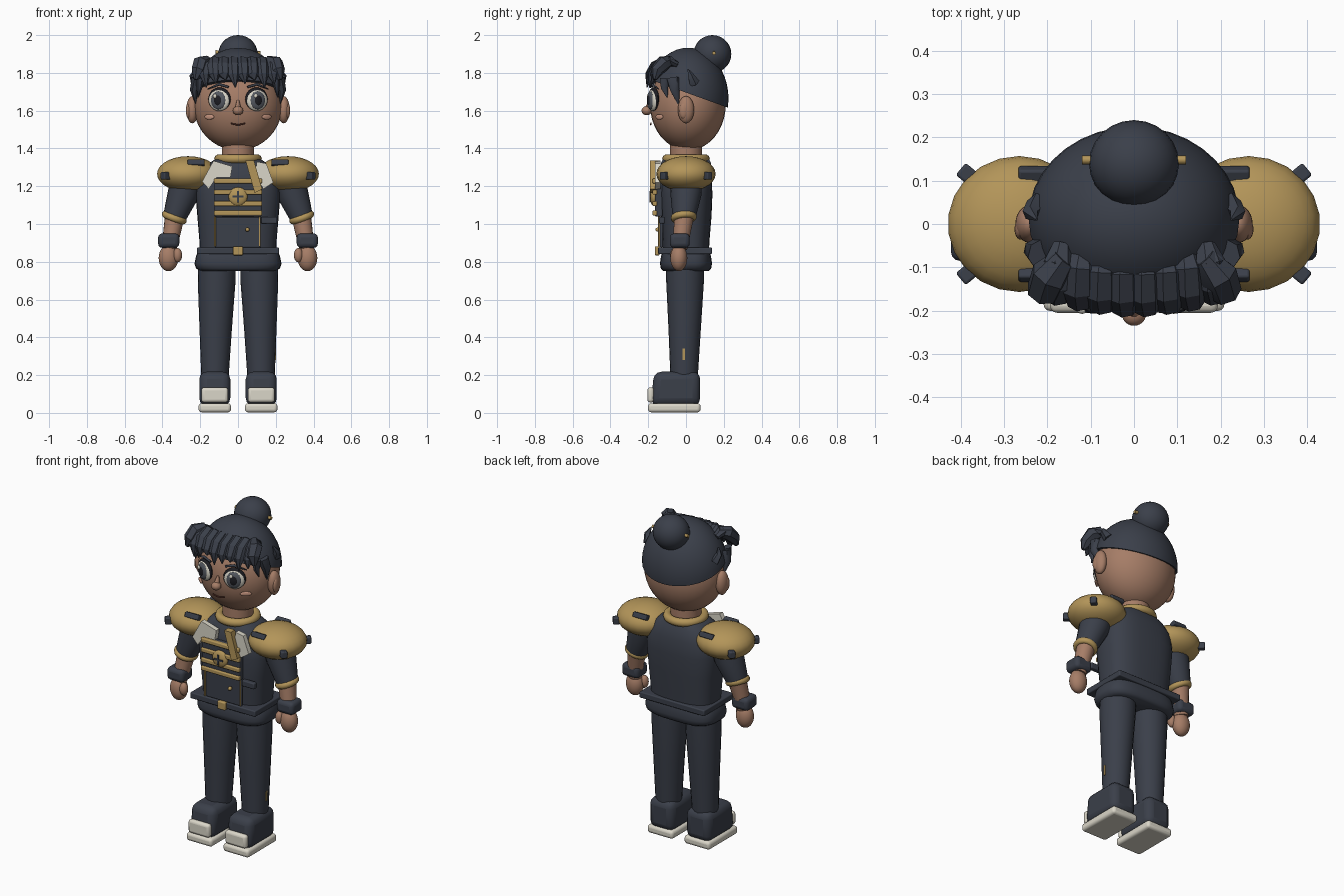
import bpy, bmesh, math
from mathutils import Vector, Matrix, Euler

if "Cube" in bpy.data.objects:
    bpy.data.objects.remove(bpy.data.objects["Cube"])


def material(name, rgb):
    m = bpy.data.materials.new(name)
    m.diffuse_color = (*rgb, 1)
    m.use_nodes = True
    m.node_tree.nodes["Principled BSDF"].inputs["Base Color"].default_value = m.diffuse_color
    return m


NAVY = material("navy", (0.043, 0.050, 0.068))
GOLD = material("gold", (0.45, 0.30, 0.10))
SKIN = material("skin", (0.38, 0.205, 0.135))
WHITE = material("off_white", (0.70, 0.67, 0.58))
BLACK = material("black", (0.012, 0.012, 0.016))
GREY = material("iris_grey", (0.09, 0.10, 0.12))
BLUSH = material("blush", (0.58, 0.31, 0.22))
LIP = material("lip", (0.16, 0.05, 0.035))


def finish(name, bm, mat, angle=40, bevel=0):
    bmesh.ops.recalc_face_normals(bm, faces=bm.faces)
    me = bpy.data.meshes.new(name)
    bm.to_mesh(me)
    bm.free()
    ob = bpy.data.objects.new(name, me)
    bpy.context.collection.objects.link(ob)
    me.materials.append(mat)
    if bevel:
        b = ob.modifiers.new("bevel", 'BEVEL')
        b.width, b.segments = bevel, 3
    bpy.ops.object.select_all(action='DESELECT')
    bpy.context.view_layer.objects.active = ob
    ob.select_set(True)
    bpy.ops.object.shade_smooth_by_angle(angle=math.radians(angle))
    return ob


def place(c, r, rot):
    return Matrix.LocRotScale(Vector(c), Euler([math.radians(a) for a in rot]), Vector(r))


def ball(name, c, r, mat, rot=(0, 0, 0), seg=24, rings=14):
    bm = bmesh.new()
    bmesh.ops.create_uvsphere(bm, u_segments=seg, v_segments=rings, radius=1, matrix=place(c, r, rot))
    return finish(name, bm, mat)


def box(name, c, size, mat, rot=(0, 0, 0), bevel=0.006):
    bm = bmesh.new()
    bmesh.ops.create_cube(bm, size=1, matrix=place(c, size, rot))
    return finish(name, bm, mat, bevel=bevel)


def sweep(name, path, mat, n=16, flat=1.0, side=(1, 0, 0), angle=50):
    """Tube through (x, y, z, radius) points; flat scales the depth across side."""
    bm = bmesh.new()
    pts = [Vector(p[:3]) for p in path]
    loops = []
    for i, p in enumerate(pts):
        t = (pts[min(i + 1, len(pts) - 1)] - pts[max(i - 1, 0)]).normalized()
        v = t.cross(Vector(side)).normalized()
        u = v.cross(t)
        loops.append([bm.verts.new(p + path[i][3] * (u * math.cos(a) + v * flat * math.sin(a)))
                      for a in (2 * math.pi * k / n for k in range(n))])
    for a, b in zip(loops, loops[1:]):
        for k in range(n):
            bm.faces.new((a[k], a[(k + 1) % n], b[(k + 1) % n], b[k]))
    bm.faces.new(loops[0])
    bm.faces.new(loops[-1])
    return finish(name, bm, mat, angle)


def loft(name, rings, mat, n=32, power=2.8):
    """Stack of superellipse rings (z, x radius, y radius)."""
    bm = bmesh.new()
    loops = []
    for z, rx, ry in rings:
        loop = []
        for k in range(n):
            c, s = math.cos(2 * math.pi * k / n), math.sin(2 * math.pi * k / n)
            e = 2 / power
            loop.append(bm.verts.new((rx * math.copysign(abs(c) ** e, c), ry * math.copysign(abs(s) ** e, s), z)))
        loops.append(loop)
    for a, b in zip(loops, loops[1:]):
        for k in range(n):
            bm.faces.new((a[k], a[(k + 1) % n], b[(k + 1) % n], b[k]))
    bm.faces.new(loops[0])
    bm.faces.new(loops[-1])
    return finish(name, bm, mat, 50)


def plate(name, outline, y, depth, mat):
    """Flat outline in x, z, extruded back from y."""
    bm = bmesh.new()
    f = bm.faces.new([bm.verts.new((x, y, z)) for x, z in outline])
    ext = bmesh.ops.extrude_face_region(bm, geom=[f])
    bmesh.ops.translate(bm, vec=(0, depth, 0), verts=[v for v in ext["geom"] if isinstance(v, bmesh.types.BMVert)])
    return finish(name, bm, mat)


def torus(name, c, R, r, mat, rot=(0, 0, 0), squash=1.0):
    bpy.ops.mesh.primitive_torus_add(major_segments=28, minor_segments=10, major_radius=R, minor_radius=r,
                                     location=c, rotation=[math.radians(a) for a in rot])
    ob = bpy.context.object
    ob.name, ob.scale.z = name, squash
    ob.data.materials.append(mat)
    bpy.ops.object.shade_smooth()


# Head, neck and face
ball("head", (0, 0.01, 1.63), (0.235, 0.2, 0.24), SKIN, seg=32, rings=20)
sweep("neck", [(0, 0, 1.30, 0.085), (0, 0, 1.45, 0.085)], SKIN, 24)
sweep("nose_bridge", [(0, -0.19, 1.655, 0.006), (0, -0.205, 1.60, 0.02)], SKIN, 10)
ball("nose", (0, -0.208, 1.6), (0.028, 0.027, 0.024), SKIN)
sweep("mouth", [(x, -0.187 + 1.2 * x * x, 1.526 + 5 * x * x, 0.004) for x in
                (-0.038, -0.025, -0.012, 0, 0.012, 0.025, 0.038)], LIP, 8, side=(0, 0, 1))
for s in (-1, 1):
    tag = "left" if s < 0 else "right"
    turn = (0, 0, s * 21)
    n = Vector((s * 0.358, -0.934, 0))
    e = Vector((s * 0.098, -0.172, 1.655))
    ball(f"{tag}_eye_rim", e + Vector((0, 0, 0.006)), (0.064, 0.02, 0.062), BLACK, turn)
    ball(f"{tag}_eye_white", e + n * 0.006, (0.058, 0.02, 0.057), WHITE, turn)
    ball(f"{tag}_iris", e + n * 0.017, (0.042, 0.014, 0.048), GREY, turn)
    ball(f"{tag}_pupil", e + n * 0.024, (0.024, 0.01, 0.03), BLACK, turn)
    ball(f"{tag}_eye_glint", e + n * 0.03 + Vector((-0.014, 0, 0.022)), (0.011, 0.007, 0.012), WHITE, turn, 12, 8)
    sweep(f"{tag}_brow", [(s * 0.05, -0.19, 1.725, 0.006), (s * 0.1, -0.182, 1.74, 0.008),
                          (s * 0.16, -0.145, 1.715, 0.003)], NAVY, 8, side=(0, 0, 1))
    ball(f"{tag}_cheek", (s * 0.152, -0.141, 1.567), (0.032, 0.006, 0.014), BLUSH, (0, 0, s * 38))
    ball(f"{tag}_ear", (s * 0.242, -0.0, 1.605), (0.032, 0.043, 0.072), SKIN)
    ball(f"{tag}_inner_ear", (s * 0.262, -0.012, 1.6), (0.014, 0.024, 0.042), SKIN)

# Hair cap cut along a sloping hairline
bm = bmesh.new()
bmesh.ops.create_uvsphere(bm, u_segments=36, v_segments=22, radius=1,
                          matrix=place((0, 0.01, 1.665), (0.245, 0.215, 0.268), (0, 0, 0)))
cut = bmesh.ops.bisect_plane(bm, geom=bm.verts[:] + bm.edges[:] + bm.faces[:], plane_co=(0, 0.03, 1.685),
                             plane_no=(0, 0.36, 1), clear_inner=True)
bmesh.ops.holes_fill(bm, edges=[g for g in cut["geom_cut"] if isinstance(g, bmesh.types.BMEdge)])
finish("hair_cap", bm, NAVY)
ball("hair_bun", (0, 0.14, 1.9), (0.104, 0.1, 0.1), NAVY)
sweep("bun_pin", [(-0.12, 0.148, 1.91, 0.01), (0.12, 0.148, 1.905, 0.01)], GOLD, 8, side=(0, 1, 0))

# Fringe locks rolling forward, then side tufts and sideburns
for i in range(8):
    x = -0.175 + i * 0.05
    d = 0.9 * x * x
    tip = 1.735 + 0.02 * (i % 3) - 0.012
    sweep("fringe_lock", [(x * 0.95, -0.075 + d, 1.845, 0.022), (x, -0.115 + d, 1.862, 0.036),
                          (x * 1.02, -0.165 + d, 1.835, 0.039), (x * 1.03 + 0.004, -0.195 + d, 1.79, 0.031),
                          (x * 1.03 + 0.012, -0.207 + d, tip, 0.003)], NAVY, 7, 0.75, angle=30)
for s in (-1, 1):
    sweep("side_tuft", [(s * 0.16, -0.08, 1.865, 0.03), (s * 0.195, -0.12, 1.85, 0.046),
                        (s * 0.21, -0.155, 1.81, 0.04), (s * 0.225, -0.165, 1.765, 0.012)], NAVY, 7, 0.9, angle=30)
    sweep("sideburn", [(s * 0.215, -0.07, 1.77, 0.035), (s * 0.232, -0.06, 1.71, 0.026),
                       (s * 0.222, -0.04, 1.635, 0.004)], NAVY, 7, 0.9, side=(0, 1, 0))
    sweep("temple_lock", [(s * 0.2, -0.11, 1.77, 0.03), (s * 0.205, -0.115, 1.72, 0.02),
                          (s * 0.212, -0.1, 1.67, 0.003)], NAVY, 7, 0.8, side=(0, 1, 0))
    sweep("temple_spike", [(s * 0.22, 0.045, 1.745, 0.03), (s * 0.24, 0.025, 1.785, 0.018),
                           (s * 0.225, 0.01, 1.82, 0.003)], NAVY, 5, side=(0, 1, 0))

# Jacket, hem, belt and collar
loft("jacket", [(0.83, 0.2, 0.12), (0.92, 0.205, 0.125), (1.04, 0.215, 0.135), (1.16, 0.225, 0.14),
                (1.25, 0.215, 0.135), (1.31, 0.17, 0.115), (1.35, 0.11, 0.09)], NAVY)
loft("jacket_hem", [(0.752, 0.2, 0.12), (0.765, 0.222, 0.133), (0.79, 0.23, 0.138), (0.83, 0.222, 0.132),
                    (0.86, 0.208, 0.125)], NAVY, power=3.2)
box("belt", (0, -0.005, 0.858), (0.435, 0.285, 0.036), NAVY)
box("belt_buckle", (0, -0.152, 0.858), (0.052, 0.025, 0.048), GOLD)
torus("neck_collar", (0, 0, 1.345), 0.102, 0.024, GOLD)

# Chest panel with braid bars, medallion, lapels and strap
box("chest_panel", (0, -0.145, 1.14), (0.25, 0.04, 0.2), NAVY)
for z in (1.228, 1.168, 1.108, 1.058):
    box("braid_bar", (0, -0.165, z), (0.256, 0.024, 0.026), GOLD)
ball("medallion", (0, -0.17, 1.145), (0.05, 0.02, 0.05), GOLD)
for rot in (0, 90):
    box("medallion_cross", (0, -0.19, 1.145), (0.01, 0.006, 0.06), NAVY, (0, rot, 0), 0)
plate("left_lapel", [(-0.13, 1.335), (-0.03, 1.305), (-0.04, 1.245), (-0.115, 1.245), (-0.155, 1.185),
                     (-0.19, 1.225)], -0.165, 0.03, WHITE)
plate("right_lapel", [(0.1, 1.33), (0.15, 1.32), (0.187, 1.22), (0.135, 1.185), (0.09, 1.26)], -0.165, 0.03, WHITE)
plate("gold_strap", [(0.04, 1.335), (0.085, 1.335), (0.128, 1.185), (0.088, 1.165)], -0.19, 0.04, GOLD)
box("lower_placket", (0, -0.13, 0.955), (0.24, 0.016, 0.16), NAVY)
for x in (-0.122, 0.115):
    sweep("gold_chain", [(x, -0.142, 0.88, 0.005), (x, -0.142, 1.04, 0.005)], GOLD, 8)
ball("jacket_button", (0.05, -0.148, 0.97), (0.011, 0.014, 0.011), GOLD, seg=12, rings=8)
box("pocket_flap", (0.165, -0.128, 1.02), (0.085, 0.03, 0.036), NAVY)

for s in (-1, 1):
    tag = "left" if s < 0 else "right"
    # Shoulder pad with dark studs
    ball(f"{tag}_shoulder_pad", (s * 0.265, 0, 1.265), (0.165, 0.157, 0.094), GOLD, seg=22, rings=14)
    for y in (-0.113, 0.113):
        box("pad_bar", (s * 0.222, y, 1.322), (0.09, 0.036, 0.03), NAVY, (math.copysign(25, -y) * -1, 0, 0))
        box("pad_stud", (s * 0.383, y, 1.255), (0.045, 0.036, 0.04), NAVY, (0, 0, s * math.copysign(40, y)))
    # Arm, cuff, wristband and hand
    sweep(f"{tag}_sleeve", [(s * 0.25, 0, 1.29, 0.085), (s * 0.29, 0, 1.16, 0.083),
                            (s * 0.335, -0.01, 1.04, 0.062)], NAVY, 20)
    torus(f"{tag}_sleeve_cuff", (s * 0.337, -0.012, 1.035), 0.052, 0.017, GOLD, (5, s * -20, 0), 1.1)
    sweep(f"{tag}_forearm", [(s * 0.335, -0.01, 1.04, 0.052), (s * 0.365, -0.033, 0.87, 0.04)], SKIN, 18)
    box(f"{tag}_wristband", (s * 0.367, -0.033, 0.912), (0.112, 0.105, 0.076), NAVY, bevel=0.022)
    ball(f"{tag}_hand", (s * 0.368, -0.038, 0.82), (0.052, 0.045, 0.07), SKIN)
    ball(f"{tag}_thumb", (s * 0.32, -0.06, 0.835), (0.024, 0.024, 0.038), SKIN)
    # Trouser leg and shoe
    sweep(f"{tag}_trouser_leg", [(s * 0.112, -0.005, 0.8, 0.1), (s * 0.113, -0.005, 0.7, 0.1),
                                 (s * 0.118, -0.007, 0.45, 0.086), (s * 0.122, -0.01, 0.2, 0.073)], NAVY, 20)
    bm = bmesh.new()
    bmesh.ops.create_cube(bm, size=1, matrix=place((s * 0.123, -0.056, 0.128), (0.164, 0.262, 0.18), (0, 0, 0)))
    for v in bm.verts:
        if v.co.z > 0.15 and v.co.y < -0.1:
            v.co.y += 0.018
    finish(f"{tag}_shoe", bm, NAVY, bevel=0.04)
    box(f"{tag}_toe_cap", (s * 0.123, -0.187, 0.095), (0.142, 0.036, 0.08), WHITE, bevel=0.016)
    box(f"{tag}_sole", (s * 0.123, -0.062, 0.027), (0.172, 0.278, 0.048), WHITE, bevel=0.016)
box("trouser_zip", (0.196, -0.012, 0.31), (0.012, 0.012, 0.06), GOLD, bevel=0)
